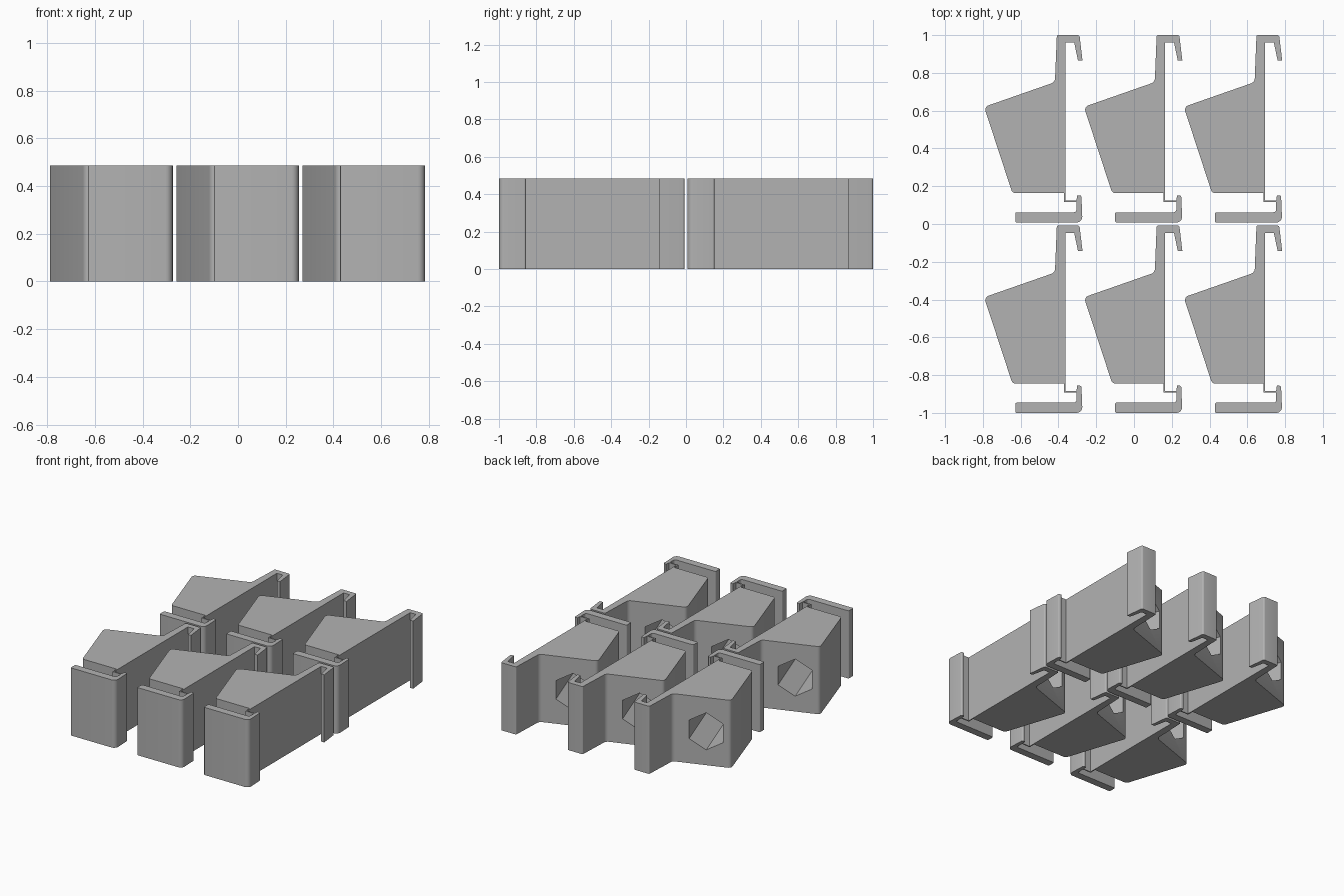
import bpy, bmesh, math
from mathutils import Vector, Matrix

if "Cube" in bpy.data.objects:
    bpy.data.objects.remove(bpy.data.objects["Cube"])

HEIGHT = 0.485
PITCH_X, PITCH_Y = 0.5285, 1.008

grey = bpy.data.materials.new("plain_grey")
grey.diffuse_color = (0.45, 0.45, 0.45, 1)
grey.use_nodes = True
grey.node_tree.nodes["Principled BSDF"].inputs["Base Color"].default_value = grey.diffuse_color


def rounded(points, steps=6):
    """Turn (x, y, radius) corners into an outline with filleted corners."""
    out = []
    for i, (x, y, r) in enumerate(points):
        p = Vector((x, y))
        if r == 0:
            out.append(p)
            continue
        a = (Vector(points[i - 1][:2]) - p).normalized()
        b = (Vector(points[(i + 1) % len(points)][:2]) - p).normalized()
        half = a.angle(b) / 2
        center = p + (a + b).normalized() * r / math.sin(half)
        start = p + a * r / math.tan(half) - center
        end = p + b * r / math.tan(half) - center
        sweep = start.angle_signed(end)
        for k in range(steps + 1):
            t = -sweep * k / steps
            c, s = math.cos(t), math.sin(t)
            out.append(center + Vector((c * start.x - s * start.y, s * start.x + c * start.y)))
    return out


def prism(name, outline, height):
    bm = bmesh.new()
    face = bm.faces.new([bm.verts.new((p[0], p[1], 0)) for p in outline])
    ext = bmesh.ops.extrude_face_region(bm, geom=[face])
    top = [v for v in ext["geom"] if isinstance(v, bmesh.types.BMVert)]
    bmesh.ops.translate(bm, verts=top, vec=(0, 0, height))
    bmesh.ops.recalc_face_normals(bm, faces=bm.faces)
    mesh = bpy.data.meshes.new(name)
    bm.to_mesh(mesh)
    bm.free()
    mesh.materials.append(grey)
    obj = bpy.data.objects.new(name, mesh)
    bpy.context.collection.objects.link(obj)
    return obj


# Clip outline: latch plate, thin hinge strip, wedge body, arm and hook
profile = [
    # latch plate and its lip
    (-0.10, 0.008, 0.008), (0.256, 0.008, 0.03), (0.25, 0.152, 0.01), (0.228, 0.152, 0),
    # thin strip, straight side of the body, and hook
    (0.224, 0.124, 0), (0.165, 0.124, 0), (0.165, 0.96, 0), (0.212, 0.96, 0),
    (0.232, 0.865, 0), (0.256, 0.865, 0), (0.24, 1.0, 0.012), (0.12, 1.0, 0.008),
    # wedge body
    (0.11, 0.751, 0.03), (-0.265, 0.62, 0.025), (-0.115, 0.163, 0.025), (0.157, 0.163, 0),
    # strip underside and inside of the plate
    (0.157, 0.116, 0), (0.224, 0.116, 0), (0.224, 0.062, 0.015), (-0.10, 0.062, 0.008),
]
clip = prism("clip_1", rounded(profile), HEIGHT)

# Hexagonal pocket bored square into the sloping face
slope = Vector((0.375, 0.131, 0)).normalized()
inward = Vector((slope.y, -slope.x, 0))
up = Vector((0, 0, 1))
hexagon = [(0.133 * math.cos(math.radians(60 * k)), 0.133 * math.sin(math.radians(60 * k)))
           for k in range(6)]
cutter = prism("pocket_cutter", hexagon, 0.53)
cutter.hide_render = True
origin = Vector((-0.105, 0.676, HEIGHT / 2)) - inward * 0.1
frame = Matrix((up, inward.cross(up), inward)).transposed().to_4x4()
cutter.matrix_world = Matrix.Translation(origin) @ frame

cut = clip.modifiers.new("pocket", "BOOLEAN")
cut.operation = "DIFFERENCE"
cut.solver = "EXACT"
cut.object = cutter
bpy.context.view_layer.objects.active = clip
clip.select_set(True)
bpy.ops.object.modifier_apply(modifier=cut.name)
bpy.data.objects.remove(cutter)
bpy.ops.object.shade_smooth_by_angle(angle=math.radians(30))

# Three by two array of identical clips
spots = [(i * PITCH_X, -j * PITCH_Y, 0) for j in range(2) for i in (-1, 0, 1)]
clip.location = spots[0]
for n, spot in enumerate(spots[1:], 2):
    copy = bpy.data.objects.new(f"clip_{n}", clip.data)
    copy.location = spot
    bpy.context.collection.objects.link(copy)
